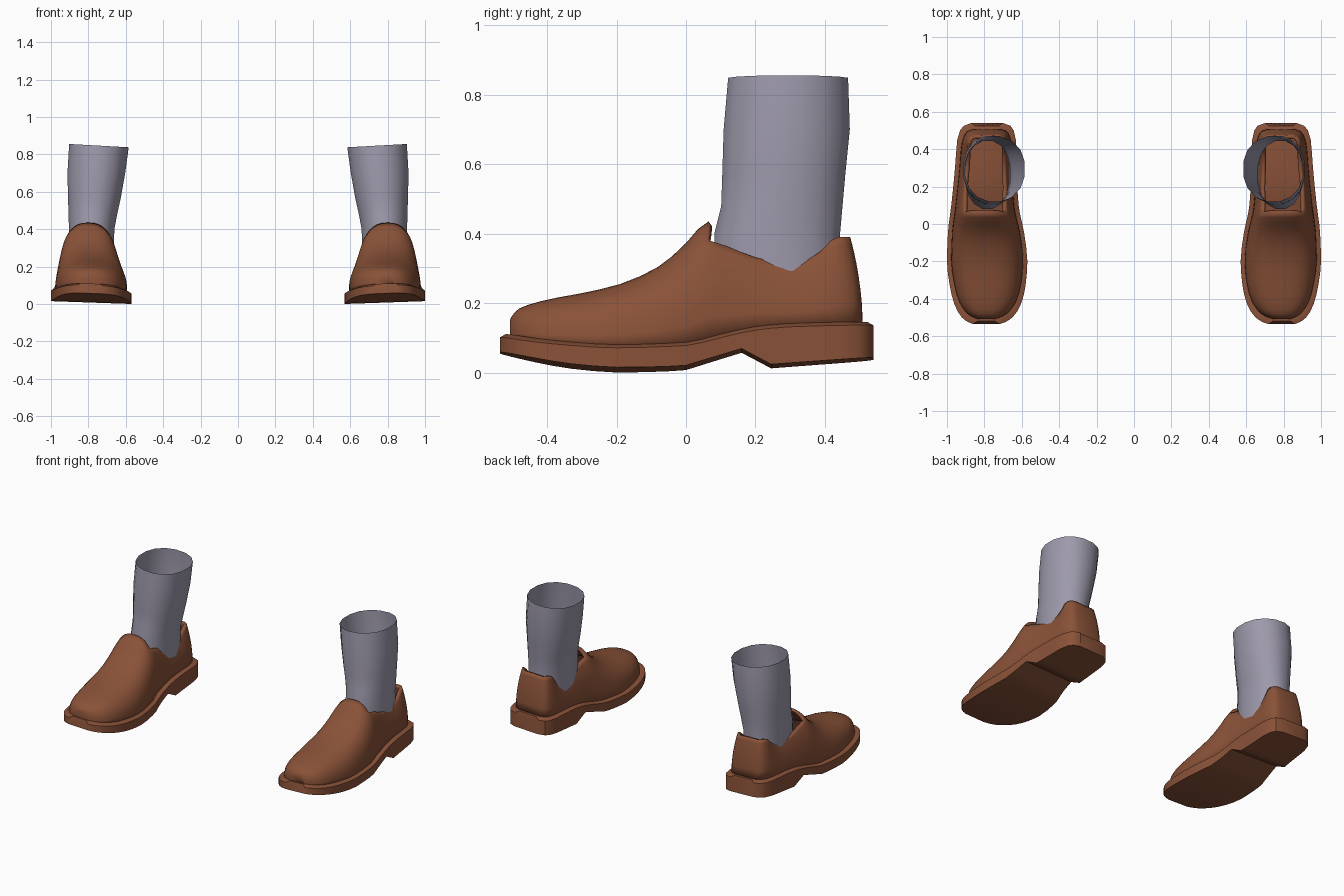
import bpy, bmesh, math
from mathutils import Vector

if "Cube" in bpy.data.objects:
    bpy.data.objects.remove(bpy.data.objects["Cube"])


def material(name, rgb):
    m = bpy.data.materials.new(name)
    m.diffuse_color = (*rgb, 1)
    m.use_nodes = True
    m.node_tree.nodes["Principled BSDF"].inputs["Base Color"].default_value = m.diffuse_color
    return m


LEATHER = material("brown leather", (0.255, 0.085, 0.040))
CLOTH = material("grey sock", (0.34, 0.32, 0.41))


def curve(pts):
    """Smooth monotone interpolation through (t, value) points."""
    n = len(pts)
    d = [(pts[i + 1][1] - pts[i][1]) / (pts[i + 1][0] - pts[i][0]) for i in range(n - 1)]
    m = [d[0]] + [0 if a * b <= 0 else 2 * a * b / (a + b) for a, b in zip(d, d[1:])] + [d[-1]]

    def f(t):
        t = max(pts[0][0], min(pts[-1][0], t))
        i = max(k for k in range(n - 1) if pts[k][0] <= t)
        h = pts[i + 1][0] - pts[i][0]
        s = (t - pts[i][0]) / h
        return ((2*s**3 - 3*s*s + 1) * pts[i][1] + (s**3 - 2*s*s + s) * h * m[i]
                + (3*s*s - 2*s**3) * pts[i + 1][1] + (s**3 - s*s) * h * m[i + 1])
    return f


def linear(pts):
    def f(t):
        for (a, u), (b, v) in zip(pts, pts[1:]):
            if t <= b:
                return u + (v - u) * max(0, t - a) / (b - a)
        return pts[-1][1]
    return f


def loft(bm, rows, closed=False, caps=()):
    vs = [[bm.verts.new(p) for p in r] for r in rows]
    for a, b in zip(vs, vs[1:]):
        n = len(a)
        for i in range(n if closed else n - 1):
            j = (i + 1) % n
            bm.faces.new((a[i], a[j], b[j], b[i]))
    for c in caps:
        bm.faces.new(vs[c])


def finish(bm, name, mat, angle, thickness=0, roll=0.0, up=False):
    bmesh.ops.remove_doubles(bm, verts=bm.verts, dist=0.0005)
    for v in bm.verts:
        v.co.z += roll * (v.co.x - 0.785)
    bmesh.ops.recalc_face_normals(bm, faces=bm.faces)
    if up:  # highest-facing area must point outward
        if sum(f.normal.z * f.calc_area() for f in bm.faces) < 0:
            bmesh.ops.reverse_faces(bm, faces=bm.faces)
    me = bpy.data.meshes.new(name)
    bm.to_mesh(me)
    bm.free()
    ob = bpy.data.objects.new(name, me)
    bpy.context.collection.objects.link(ob)
    me.materials.append(mat)
    bpy.ops.object.select_all(action='DESELECT')
    ob.select_set(True)
    bpy.context.view_layer.objects.active = ob
    bpy.ops.object.shade_smooth_by_angle(angle=math.radians(angle))
    if thickness:
        s = ob.modifiers.new("thickness", 'SOLIDIFY')
        s.thickness, s.offset = thickness, -1
    ob.modifiers.new("pair", 'MIRROR')  # second foot
    return ob


# Plan outline of the sole (inner and outer edge) and its heights along y
Y = [-.535, -.525, -.5, -.43, -.33, -.2, -.05, .1, .3, .45, .5, .525, .54]
inner = curve(list(zip(Y, [.72, .69, .65, .605, .58, .57, .587, .617, .628, .632, .643, .66, .70])))
outer = curve(list(zip(Y, [.86, .885, .92, .96, .985, 1.0, .995, .977, .957, .945, .93, .91, .87])))
welt = curve([(-.54, .10), (-.4, .078), (-.2, .064), (0, .071), (.1, .094), (.2, .116), (.3, .126), (.54, .133)])
ground = linear([(-.54, .058), (-.4, .029), (-.3, .014), (-.2, .008), (-.08, .009), (0, .014),
                 (.16, .063), (.245, .018), (.54, .04)])

# Sole with heel notch
bm = bmesh.new()
ys = sorted(set(Y + [-.515, -.47, -.38, -.265, -.12, 0, .05, .16, .2, .245, .38]))
rows = []
for y in ys:
    l, r, b, t = inner(y), outer(y), ground(y), welt(y)
    yi = y * 0.97
    rows.append([(l, y, b), (r, y, b), (r, y, t), (r - .022, yi, t + .010),
                 (l + .022, yi, t + .010), (l, y, t)])
loft(bm, rows, True, (0, -1))
finish(bm, "sole", LEATHER, 35, roll=.035)

# Upper: arched vamp at the front, U-shaped quarters around the heel
crest = curve([(-.51, .145), (-.5, .165), (-.48, .185), (-.4, .21), (-.3, .229), (-.2, .252),
               (-.1, .293), (-.04, .335), (0, .373), (.04, .418), (.065, .435)])
left = lambda y: inner(y * 1.055) + .022
right = lambda y: outer(y * 1.055) - .022
N, K, Y0 = 24, 7, .065


def arch(y):
    c, w = (left(y) + right(y)) / 2, (right(y) - left(y)) / 2
    b, h, out = welt(y), crest(y), []
    for i in range(N + 1):
        a = math.pi * i / N
        x = -math.copysign(abs(math.cos(a)) ** .78, math.cos(a))
        out.append(Vector((c + w * x, y, b + (h - b) * max(0, math.sin(a)) ** .78)))
    return out


bm = bmesh.new()
front = [-.507, -.503, -.495, -.48, -.455, -.42, -.37, -.31, -.25, -.19, -.13, -.08, -.04, 0, .035, Y0]
loft(bm, [arch(y) for y in front], caps=(0,))

edge = arch(Y0)[:K + 1]
base = edge[0]
frac = [(p.z - base.z) / (edge[K].z - base.z) for p in edge]
collar = curve([(Y0, edge[K].z), (.12, .36), (.2, .328), (.3, .311), (.38, .333), (.44, .378), (.465, .388), (.51, .388)])
back = [Y0, .09, .12, .16, .2, .25, .3, .35, .4, .44, .465, .485, .498, .508]


def column(y, side):
    l, r = left(y), right(y)
    c = (l + r) / 2
    x = (l, c, r)[side + 1]
    inward = Vector((c - x, min(0, .36 - y) * 1.2, 0)).normalized()
    blend = min(1, (y - Y0) / .13)
    top = collar(y)
    b = welt(y)
    out = []
    for p, f in zip(edge, frac):
        d = (p.x - base.x) * (1 - blend) + .038 * f * f * blend
        out.append(Vector((x, y, b + (top - b) * f)) + inward * d)
    return out


cols = [column(y, -1) for y in back] + [column(.509, 0)] + [column(y, 1) for y in reversed(back)]
for i in range(K + 1):  # weld exactly to the vamp edge
    cols[0][i], cols[-1][i] = arch(Y0)[i], arch(Y0)[N - i]
loft(bm, cols)
finish(bm, "shoe_upper", LEATHER, 50, thickness=.018, roll=.03, up=True)

# Sock: open faceted tube (z, x min, x max, y min, y max)
bm = bmesh.new()
rows = []
for z, x0, x1, y0, y1 in [(.24, .665, .905, .085, .45), (.40, .66, .905, .08, .445), (.48, .645, .907, .10, .452),
                          (.57, .625, .91, .103, .46), (.70, .602, .913, .107, .473), (.847, .583, .904, .12, .468)]:
    ring = []
    for i in range(16):
        a = 2 * math.pi * (i + .5) / 16
        dx, dy = [math.copysign(abs(q) ** .92, q) for q in (math.cos(a), math.sin(a))]
        ring.append(((x0 + x1) / 2 + dx * (x1 - x0) / 1.98, (y0 + y1) / 2 + dy * (y1 - y0) / 1.98,
                     z + (.009 * dx if z > .8 else 0)))
    rows.append(ring)
loft(bm, rows, True)
finish(bm, "sock", CLOTH, 30)
